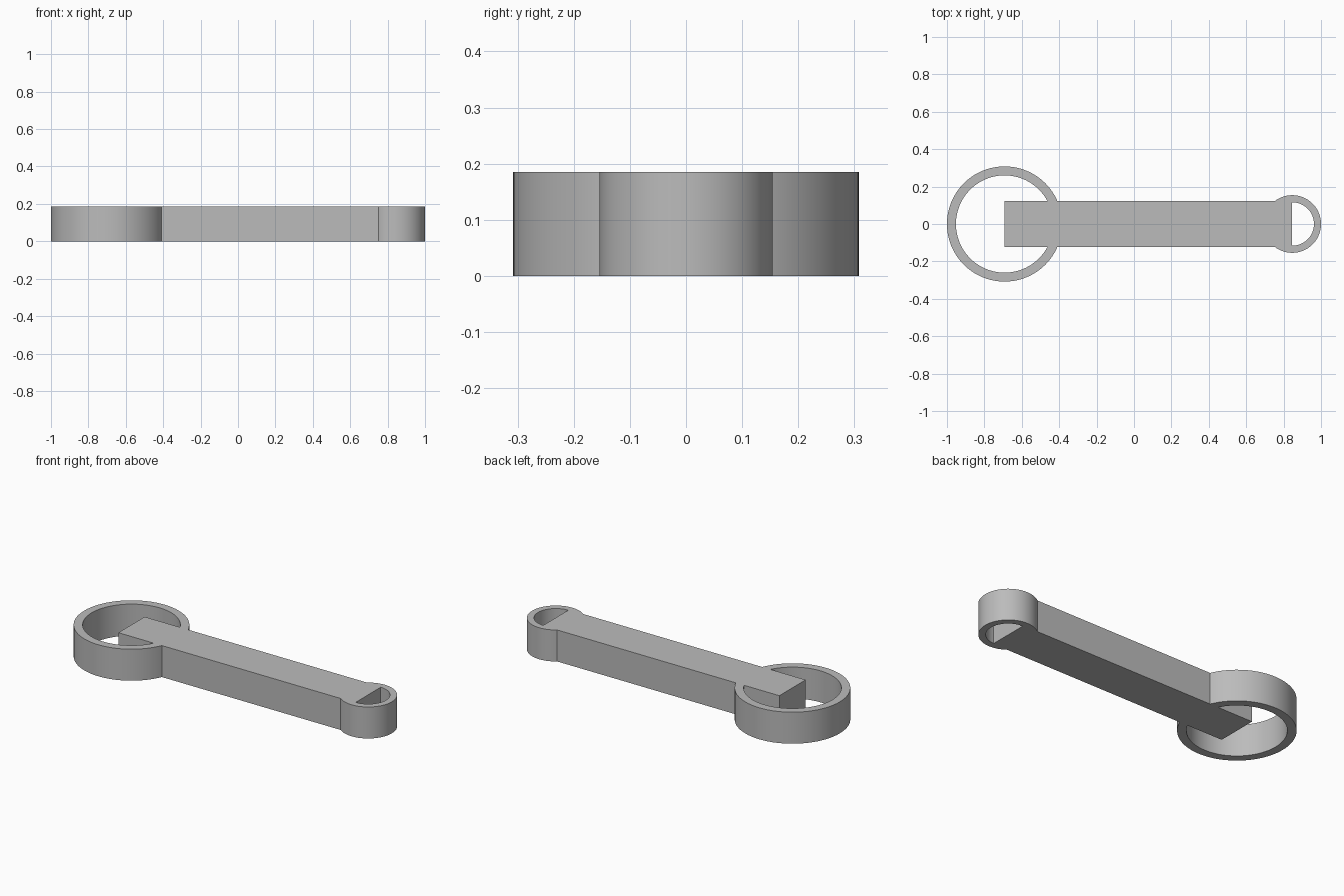
import bpy, bmesh, math

old = bpy.data.objects.get("Cube")
if old:
    bpy.data.objects.remove(old, do_unlink=True)

HEIGHT = 0.185
BIG_X, SMALL_X = -0.692, 0.846
HALF_WIDTH = 0.122

grey = bpy.data.materials.new("plain grey")
grey.use_nodes = True
colour = (0.5, 0.5, 0.5, 1)
grey.diffuse_color = colour
grey.node_tree.nodes["Principled BSDF"].inputs["Base Color"].default_value = colour


def make_object(name, bm):
    bmesh.ops.recalc_face_normals(bm, faces=bm.faces)
    mesh = bpy.data.meshes.new(name)
    bm.to_mesh(mesh)
    bm.free()
    mesh.materials.append(grey)
    obj = bpy.data.objects.new(name, mesh)
    bpy.context.collection.objects.link(obj)
    return obj


def ring(name, x, outer, inner, sides=96):
    """Upright tube: a rectangular section spun around its axis."""
    bm = bmesh.new()
    section = [bm.verts.new((x + r, 0, z)) for r, z in
               ((inner, 0), (outer, 0), (outer, HEIGHT), (inner, HEIGHT))]
    edges = [bm.edges.new((section[i], section[(i + 1) % 4])) for i in range(4)]
    bmesh.ops.spin(bm, geom=section + edges, cent=(x, 0, 0), axis=(0, 0, 1),
                   angle=math.tau, steps=sides, use_merge=True)
    bmesh.ops.remove_doubles(bm, verts=bm.verts, dist=0.0001)
    return make_object(name, bm)


# Straight bar running between the two ring centres
bm = bmesh.new()
bmesh.ops.create_cube(bm, size=1)
bmesh.ops.scale(bm, vec=(SMALL_X - BIG_X, 2 * HALF_WIDTH, HEIGHT), verts=bm.verts)
bmesh.ops.translate(bm, vec=((SMALL_X + BIG_X) / 2, 0, HEIGHT / 2), verts=bm.verts)
rod = make_object("connecting_rod", bm)

# Large and small end rings, fused to the bar
ends = [ring("large_end_ring", BIG_X, 0.308, 0.26),
        ring("small_end_ring", SMALL_X, 0.154, 0.116)]
bpy.context.view_layer.objects.active = rod
for end in ends:
    fuse = rod.modifiers.new("fuse", 'BOOLEAN')
    fuse.operation = 'UNION'
    fuse.solver = 'EXACT'
    fuse.object = end
    bpy.ops.object.modifier_apply(modifier=fuse.name)
    bpy.data.objects.remove(end, do_unlink=True)

# Smooth round walls, crisp corners
bpy.ops.object.select_all(action='DESELECT')
rod.select_set(True)
bpy.ops.object.shade_smooth_by_angle(angle=math.radians(30))
